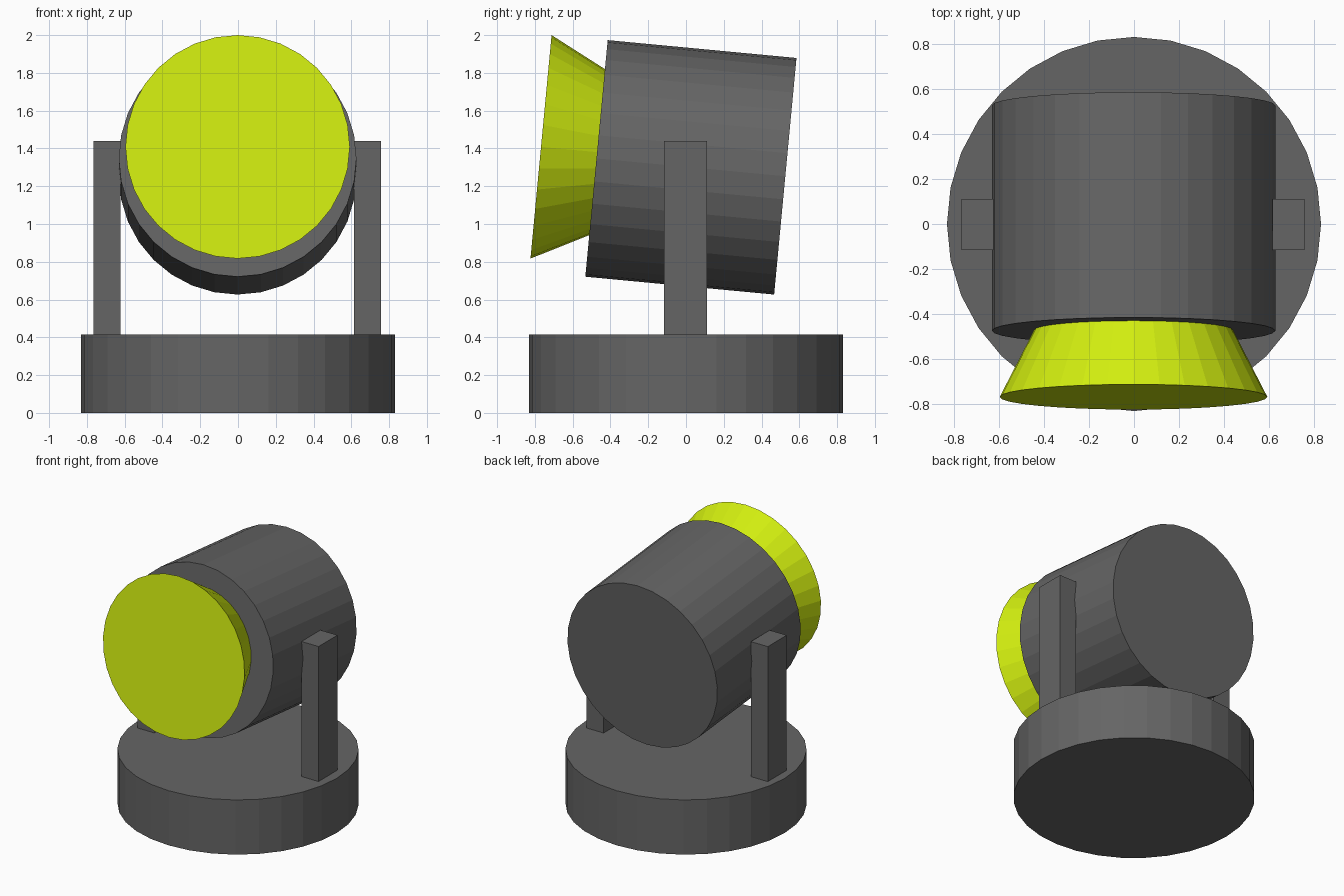
import bpy
from math import radians, sin, cos
from mathutils import Vector

if "Cube" in bpy.data.objects:
    bpy.data.objects.remove(bpy.data.objects["Cube"])

TILT = radians(5.4)                              # head looks slightly upward
AIM = Vector((0, -cos(TILT), sin(TILT)))         # direction the head faces


def material(name, color):
    m = bpy.data.materials.new(name)
    m.diffuse_color = color
    m.use_nodes = True
    m.node_tree.nodes["Principled BSDF"].inputs["Base Color"].default_value = m.diffuse_color
    return m


def finish(name, mat):
    ob = bpy.context.object
    ob.name = name
    ob.data.materials.append(mat)
    return ob


def round_part(name, mat, center, r_back, r_front, depth, tilted=True):
    rot = (radians(90) - TILT, 0, 0) if tilted else (0, 0, 0)
    bpy.ops.mesh.primitive_cone_add(vertices=32, radius1=r_back, radius2=r_front,
                                    depth=depth, location=center, rotation=rot)
    return finish(name, mat)


grey = material("dark_grey", (0.13, 0.13, 0.13, 1))
lime = material("lime", (0.64, 0.85, 0.005, 1))

# Round base
round_part("base", grey, (0, 0, 0.2075), 0.83, 0.83, 0.415, tilted=False)

# Two upright arms holding the head
for side, x in (("left", -0.694), ("right", 0.686)):
    bpy.ops.mesh.primitive_cube_add(size=1, location=(x, -0.002, 0.92))
    arm = finish(side + "_arm", grey)
    arm.scale = (0.143, 0.227, 1.04)

# Tilted drum-shaped lamp head
round_part("lamp_head", grey, (-0.002, 0.026, 1.30), 0.629, 0.629, 1.004)

# Flared lens, its narrow end sunk into the drum
lens_depth = 0.34
lens_front = Vector((-0.002, -0.7675, 1.4085))
round_part("lens", lime, lens_front - AIM * lens_depth / 2, 0.42, 0.594, lens_depth)
